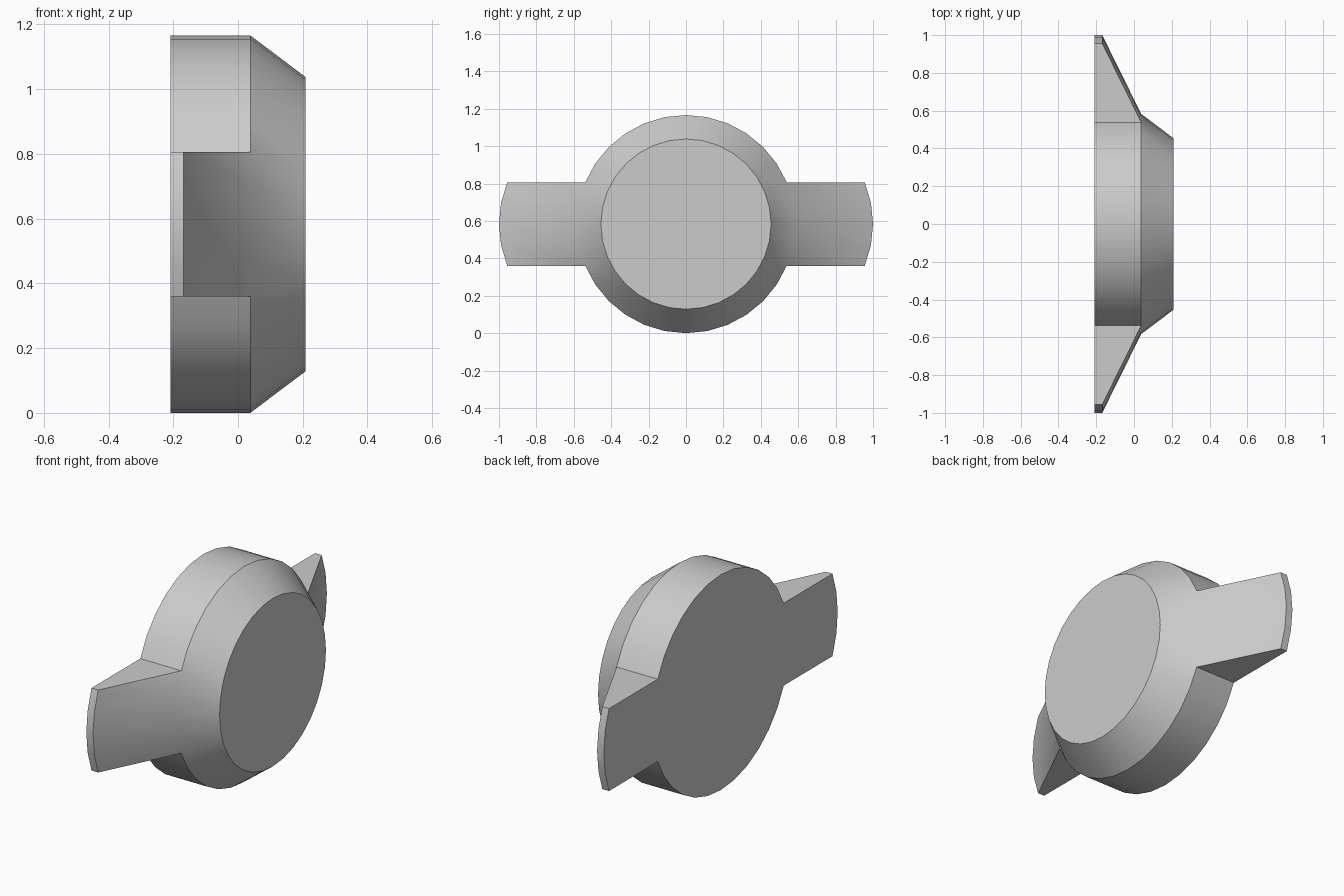
import bpy, bmesh, math
from mathutils import Vector

if "Cube" in bpy.data.objects:
    bpy.data.objects.remove(bpy.data.objects["Cube"])

SEGMENTS = 32
CENTRE_Z = 0.583
BACK_X, RIM_X, TIP_X, FACE_X = -0.208, 0.038, -0.168, 0.208
RADIUS, FACE_RADIUS, WING_LENGTH = 0.583, 0.455, 0.417

bm = bmesh.new()


def ring(x, radius):
    step = 2 * math.pi / SEGMENTS
    return [bm.verts.new((x, radius * math.cos(i * step),
                          CENTRE_Z + radius * math.sin(i * step)))
            for i in range(SEGMENTS)]


def bridge(a, b):
    n = SEGMENTS
    return [bm.faces.new((a[i], a[(i + 1) % n], b[(i + 1) % n], b[i])) for i in range(n)]


# Round body with a chamfered front
back, rim, face = ring(BACK_X, RADIUS), ring(RIM_X, RADIUS), ring(FACE_X, FACE_RADIUS)
walls = bridge(back, rim)
bridge(rim, face)
bm.faces.new(back)
bm.faces.new(face)

# Tapered wings: four wall facets pushed out on each side
for side, first in ((1, -2), (-1, SEGMENTS // 2 - 2)):
    facets = [walls[(first + i) % SEGMENTS] for i in range(4)]
    result = bmesh.ops.extrude_face_region(bm, geom=facets)
    moved = [g for g in result["geom"] if isinstance(g, bmesh.types.BMVert)]
    bmesh.ops.delete(bm, geom=[f for f in facets if f.is_valid], context='FACES_ONLY')
    for v in moved:
        v.co += Vector((0, side * WING_LENGTH, 0))
        if v.co.x > 0:
            v.co.x = TIP_X

bmesh.ops.recalc_face_normals(bm, faces=bm.faces[:])
mesh = bpy.data.meshes.new("winged_knob")
bm.to_mesh(mesh)
bm.free()
knob = bpy.data.objects.new("winged_knob", mesh)
bpy.context.collection.objects.link(knob)

# Smooth curves, crisp edges
bpy.context.view_layer.objects.active = knob
knob.select_set(True)
bpy.ops.object.shade_smooth_by_angle(angle=math.radians(30))
